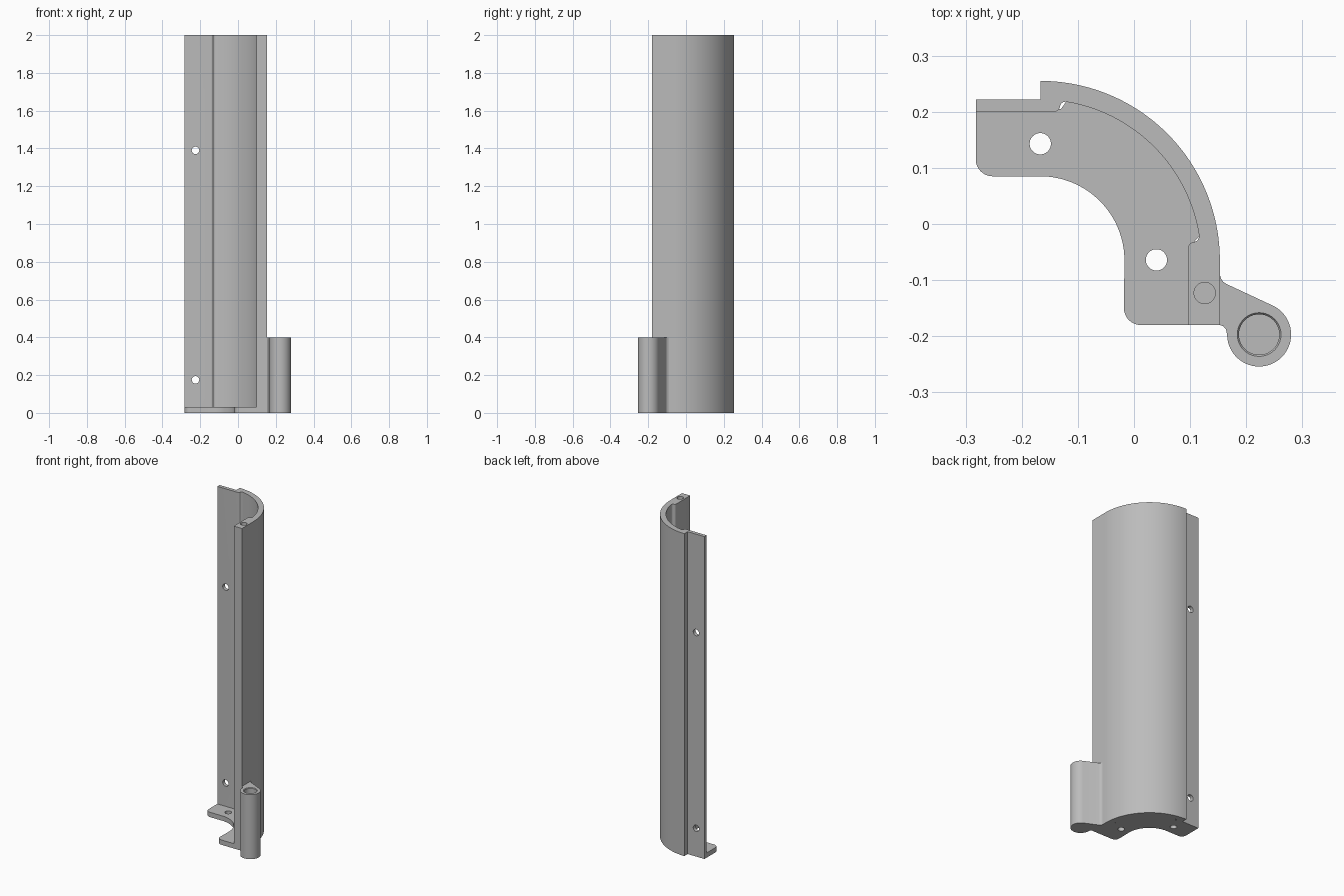
import bpy, bmesh, math
from mathutils import Matrix

if "Cube" in bpy.data.objects:
    bpy.data.objects.remove(bpy.data.objects["Cube"])

grey = bpy.data.materials.new("plain grey")
grey.diffuse_color = (0.5, 0.5, 0.5, 1)
grey.use_nodes = True
grey.node_tree.nodes["Principled BSDF"].inputs["Base Color"].default_value = grey.diffuse_color
CX, CY = -0.167, -0.065          # shared centre of the curved walls


def arc(cx, cy, r, a0, a1, n):
    """Points on a circle from angle a0 to a1 in degrees."""
    angles = [math.radians(a0 + (a1 - a0) * i / n) for i in range(n + 1)]
    return [(cx + r * math.cos(a), cy + r * math.sin(a)) for a in angles]


def extrude(name, outline, z0, z1):
    bm = bmesh.new()
    face = bm.faces.new([bm.verts.new((x, y, z0)) for x, y in outline])
    top = bmesh.ops.extrude_face_region(bm, geom=[face])["geom"]
    bmesh.ops.translate(bm, vec=(0, 0, z1 - z0),
                        verts=[g for g in top if isinstance(g, bmesh.types.BMVert)])
    bmesh.ops.recalc_face_normals(bm, faces=bm.faces)
    return to_object(name, bm)


def to_object(name, bm):
    mesh = bpy.data.meshes.new(name)
    bm.to_mesh(mesh)
    bm.free()
    mesh.materials.append(grey)
    obj = bpy.data.objects.new(name, mesh)
    bpy.context.collection.objects.link(obj)
    return obj


def drill(obj, centre, r, depth, axis="Z", r2=None):
    """Cut a round hole centred on a point; r2 is the upper radius."""
    bm = bmesh.new()
    turn = Matrix.Rotation(math.pi / 2, 4, "X") if axis == "Y" else Matrix()
    bmesh.ops.create_cone(bm, cap_ends=True, segments=40, radius1=r, radius2=r2 or r,
                          depth=depth, matrix=Matrix.Translation(centre) @ turn)
    cutter = to_object("hole_cutter", bm)
    cutter.hide_render = True
    mod = obj.modifiers.new("hole", "BOOLEAN")
    mod.operation, mod.solver, mod.object = "DIFFERENCE", "EXACT", cutter
    bpy.context.view_layer.objects.active = obj
    bpy.ops.object.modifier_apply(modifier=mod.name)
    bpy.data.objects.remove(cutter)


# tall curved wall with a thin flange and a thick edge block
wall = extrude("curved_wall",
               arc(CX, CY, 0.32, 90, 0, 48)
               + [(0.153, -0.18), (0.097, -0.18), (0.097, -0.042)]
               + arc(0.107, -0.042, 0.01, 180, 90, 5)
               + arc(0.106, -0.022, 0.010, -70, 0, 5)
               + arc(CX, CY, 0.2865, 10, 80, 40)
               + arc(-0.122, 0.208, 0.010, 90, 170, 5)
               + arc(-0.142, 0.21, 0.01, 0, -90, 5)
               + [(-0.282, 0.2), (-0.282, 0.222), (-0.167, 0.222)], 0, 2)
for z in (0.175, 1.39):
    drill(wall, (-0.225, 0.21, z), 0.02, 0.1, "Y")
drill(wall, (0.126, -0.123, 2.0), 0.019, 0.5)

# foot plate inside the wall
foot = extrude("foot_plate",
               arc(CX, CY, 0.15, 0, 90, 32)
               + arc(-0.252, 0.115, 0.03, 270, 180, 8)
               + [(-0.282, 0.2), (-0.13, 0.205)]
               + arc(CX, CY, 0.295, 80, 10, 32)
               + [(0.1, -0.04), (0.1, -0.18)]
               + arc(0.012, -0.15, 0.03, 270, 180, 8), 0, 0.03)
for x, y in ((-0.167, 0.143), (0.04, -0.064)):
    drill(foot, (x, y, 0.015), 0.019, 0.1)

# side lug with a round socket
lug = extrude("socket_lug",
              [(0.147, -0.085), (0.153, -0.09), (0.155, -0.097), (0.159, -0.103), (0.165, -0.107)]
              + arc(0.223, -0.197, 0.057, 65, -180, 48)
              + [(0.164, -0.188), (0.159, -0.182), (0.153, -0.18), (0.147, -0.179)], 0, 0.4)
drill(lug, (0.223, -0.197, 0.225), 0.036, 0.37)
drill(lug, (0.223, -0.197, 0.4), 0.036, 0.008, r2=0.042)

# smooth the curved sides, keep the edges sharp
for obj in (wall, foot, lug):
    bpy.ops.object.select_all(action="DESELECT")
    obj.select_set(True)
    bpy.context.view_layer.objects.active = obj
    bpy.ops.object.shade_smooth_by_angle(angle=math.radians(30))
